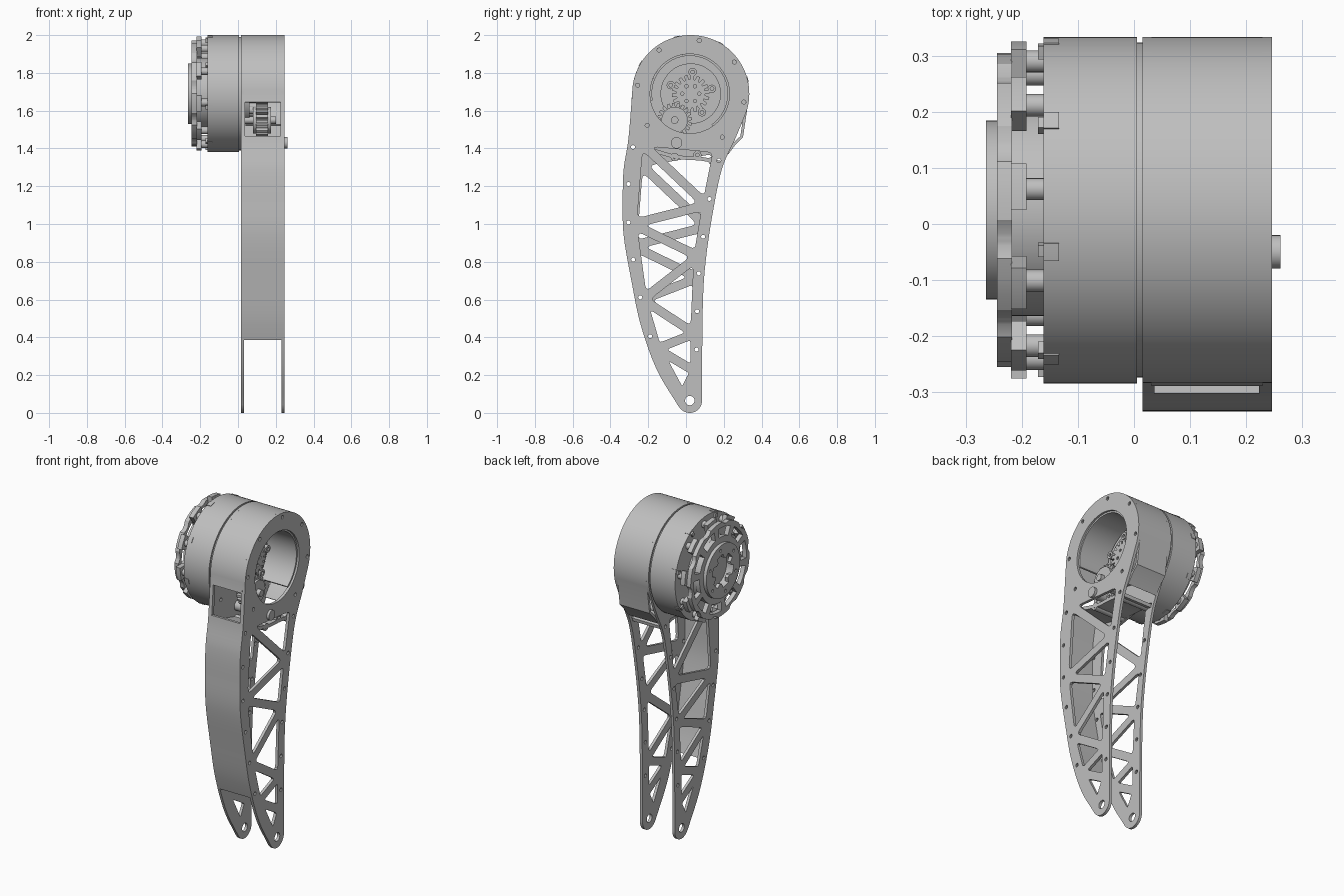
import bpy, bmesh
from math import sin, cos, radians, hypot
from mathutils import Matrix, Vector

cube = bpy.data.objects.get("Cube")
if cube:
    bpy.data.objects.remove(cube, do_unlink=True)

grey = bpy.data.materials.new("machined_grey")
grey.use_nodes = True
grey.diffuse_color = (0.52, 0.52, 0.52, 1)
for node in grey.node_tree.nodes:
    if node.type == 'BSDF_PRINCIPLED':
        node.inputs["Base Color"].default_value = (0.52, 0.52, 0.52, 1)

# Profiles are drawn in (y, z) and extruded along x
TO_WORLD = Matrix(((0, 0, 1, 0), (1, 0, 0, 0), (0, 1, 0, 0), (0, 0, 0, 1)))
HUB = (0.025, 1.69)


def slab(name, loops, x0, x1):
    """Extrude an outline with holes from x0 to x1."""
    curve = bpy.data.curves.new(name, 'CURVE')
    curve.dimensions = '2D'
    curve.fill_mode = 'BOTH'
    curve.extrude = (x1 - x0) / 2
    for loop in loops:
        spline = curve.splines.new('POLY')
        spline.points.add(len(loop) - 1)
        for point, (y, z) in zip(spline.points, loop):
            point.co = (y, z, 0, 1)
        spline.use_cyclic_u = True
    temp = bpy.data.objects.new(name + "_profile", curve)
    bpy.context.collection.objects.link(temp)
    bpy.context.view_layer.update()
    graph = bpy.context.evaluated_depsgraph_get()
    mesh = bpy.data.meshes.new_from_object(temp.evaluated_get(graph))
    bpy.data.objects.remove(temp, do_unlink=True)
    bm = bmesh.new()
    bm.from_mesh(mesh)
    bmesh.ops.remove_doubles(bm, verts=bm.verts, dist=0.00001)
    bmesh.ops.recalc_face_normals(bm, faces=bm.faces)
    for face in bm.faces:
        face.smooth = True
        face.material_index = 0
    bm.to_mesh(mesh)
    bm.free()
    mesh.transform(Matrix.Translation(((x0 + x1) / 2, 0, 0)) @ TO_WORLD)
    mesh.set_sharp_from_angle(angle=radians(30))
    mesh.materials.clear()
    mesh.materials.append(grey)
    obj = bpy.data.objects.new(name, mesh)
    bpy.context.collection.objects.link(obj)


def arc(c, r, a0, a1, n):
    angles = [radians(a0 + (a1 - a0) * i / n) for i in range(n + 1)]
    return [(c[0] + r * cos(a), c[1] + r * sin(a)) for a in angles]


def around(c, r, n, start=0):
    return arc(c, r, start, start + 360, n)[:-1]


def circle(c, r, n=24):
    return around(c, r, n)


def sector(c, r0, r1, a0, a1, n=8):
    return arc(c, r1, a0, a1, n) + arc(c, r0, a1, a0, n)


def cog(c, r0, r1, n, fill=0.5):
    """Toothed outline with n teeth between radii r0 and r1."""
    pts, step = [], 360 / n
    for i in range(n):
        a = i * step
        pts += arc(c, r1, a, a + step * fill, 3)
        pts += arc(c, r0, a + step * (fill + 0.15), a + step * 0.88, 3)
    return pts


def smooth_path(pts, n):
    """Catmull-Rom path through the points."""
    v = [Vector(p) for p in pts]
    v = [2 * v[0] - v[1]] + v + [2 * v[-1] - v[-2]]
    out = []
    for a, b, c, d in zip(v, v[1:], v[2:], v[3:]):
        for i in range(n):
            t = i / n
            out.append((b + 0.5 * t * (c - a + t * (2 * a - 5 * b + 4 * c - d
                        + t * (3 * (b - c) + d - a))))[:])
    return out + [tuple(v[-2])]


def offset(path, t):
    """Shift a path to its left."""
    out = []
    for i, (y, z) in enumerate(path):
        a, b = path[max(i - 1, 0)], path[min(i + 1, len(path) - 1)]
        dy, dz = b[0] - a[0], b[1] - a[1]
        length = hypot(dy, dz)
        out.append((y - dz / length * t, z + dy / length * t))
    return out


def strip(name, path, t, x0, x1):
    slab(name, [path + offset(path, t)[::-1]], x0, x1)


def rim_points(path, top):
    """Six points just inside an edge, evenly spaced in height."""
    inner = offset(path, .03)
    return [min(inner, key=lambda p: abs(p[1] - top + .2 * i)) for i in range(6)]


def truss_hole(tri, inset):
    """Triangle moved in from the bar centre lines, with rounded corners."""
    v = [Vector(p) for p in tri]
    inner = []
    for i in range(3):
        a, b = (v[i - 1] - v[i]).normalized(), (v[(i + 1) % 3] - v[i]).normalized()
        inner.append(v[i] + (a + b).normalized() * inset / sin(a.angle(b) / 2))
    out = []
    for i in range(3):
        p = inner[i]
        a, b = p.lerp(inner[i - 1], 0.1), p.lerp(inner[(i + 1) % 3], 0.1)
        for t in (0, 0.33, 0.67, 1):
            out.append(a.lerp(p, t).lerp(p.lerp(b, t), t)[:])
    return out


# Leg side plates
front_edge = smooth_path([(-.285, 1.69), (-.305, 1.45), (-.33, 1.29), (-.335, 1.13),
                          (-.33, .94), (-.29, .705), (-.24, .467), (-.155, .23), (-.04, .035)], 24)
back_edge = smooth_path([(.085, .08), (.085, .23), (.09, .6), (.105, .81),
                         (.14, 1.05), (.19, 1.29), (.26, 1.45), (.316, 1.584)], 16)
ANKLE = (.02, .065)
outline = (arc(HUB, .31, -18, 178, 56) + front_edge
           + arc(ANKLE, .065, 220, 360, 14) + back_edge)
bolt_holes = [circle(p, .011, 10) for p in rim_points(front_edge, 1.41)
              + rim_points(back_edge, 1.34) + around(HUB, .285, 8, -54)[:7]]
nodes = [(.17, 1.40), (-.25, 1.44), (.11, 1.10), (-.285, 1.0), (.065, .83),
         (-.23, .6), (.047, .42), (-.155, .34), (.047, .22), (-.02, .09)]
far_nodes = [(y, z - .115) if 0 < i < 5 else (y, z) for i, (y, z) in enumerate(nodes)]


def truss(points):
    return [truss_hole(t, .024) for t in zip(points, points[1:], points[2:])]


common = [outline, circle(ANKLE, .025, 20)] + bolt_holes
slab("outer_side_plate", common + truss(nodes) + [circle((.02, 1.69), .21, 64)], .23, .247)
slab("inner_side_plate", common + truss(far_nodes), .015, .031)

# Front cover, head shell and bore liner
strip("front_cover", [p for p in front_edge if .38 < p[1] < 1.475], .018, .031, .23)
strip("head_shell", [(.225, 1.37), (.262, 1.42), (.302, 1.46)] + arc(HUB, .31, -15, 180, 56)
      + [(-.29, 1.645)], .015, .031, .23)
strip("bore_liner", arc((.02, 1.69), .21, -55, 190, 48), .01, .04, .235)
for x0, x1 in ((.031, .037), (.224, .23)):
    strip("window_frame", [p for p in front_edge if 1.46 < p[1] < 1.66], .02, x0, x1)

# Cross brace under the head
brace = smooth_path([(-.25, 1.39), (-.18, 1.38), (-.05, 1.345), (.08, 1.335), (.18, 1.315)], 5)
strip("cross_brace", brace, .02, .031, .23)
for y, z in ((-.06, 1.355), (.06, 1.365), (.14, 1.335)):
    slab("brace_spacer", [circle((y, z), .022, 16), circle((y, z), .01, 12)], .031, .23)
slab("pivot_pin", [circle((-.05, 1.43), .03)], .031, .262)

# Gear train in the head
slab("gear_carrier", [circle(HUB, .16, 48)], .031, .06)
slab("centre_gear", [cog(HUB, .075, .1, 18)]
     + [circle(p, .009, 10) for p in around(HUB, .045, 6)], .06, .1)
for p in around(HUB, .115, 5, 85):
    slab("carrier_bolt", [circle(p, .022, 16), circle(p, .01, 6)], .06, .105)
IDLER = (-.06, 1.55)
slab("idler_gear", [cog(IDLER, .075, .092, 20), circle(IDLER, .03)], .095, .16)
slab("idler_flange", [circle(IDLER, .07, 32), circle(IDLER, .02)], .08, .175)
slab("idler_shaft", [circle(IDLER, .02)], .031, .2)

# Motor drum
slab("motor_gap_ring", [circle(HUB, .3, 64)], .004, .016)
slab("motor_housing", [circle(HUB, .31, 72)], -.162, .005)
slab("motor_core", [circle(HUB, .19, 48)], -.219, -.16)

# Rear cage: posts, tabs, slotted plate, hub
for i in range(10):
    a = 36 * i + 10
    c = arc(HUB, .27, a, a, 1)[0]
    slab("cage_post", [circle(c, .02, 16)], -.22, -.16)
    slab("cage_tab", [sector(HUB, .24, .302, a - 8, a + 8)], -.22, -.192)
slots = [sector(HUB, .195, .25, 36 * i + 15, 36 * i + 41) for i in range(10)]
slab("cage_plate", [cog(HUB, .268, .281, 10, .6), circle(HUB, .1, 40)] + slots, -.245, -.218)
slab("cage_hub", [circle(HUB, .16, 56), cog(HUB, .075, .1, 6)]
     + [circle(p, .009, 10) for p in around(HUB, .13, 6, 20)], -.265, -.244)

# Clips around the drum rim
for i in range(8):
    a = 45 * i + 14
    slab("rim_clip", [sector(HUB, .28, .313, a - 3, a + 3, 4)], -.162, -.134)
    slab("clip_foot", [sector(HUB, .28, .305, a - 2, a + 2, 4)], -.172, -.16)
